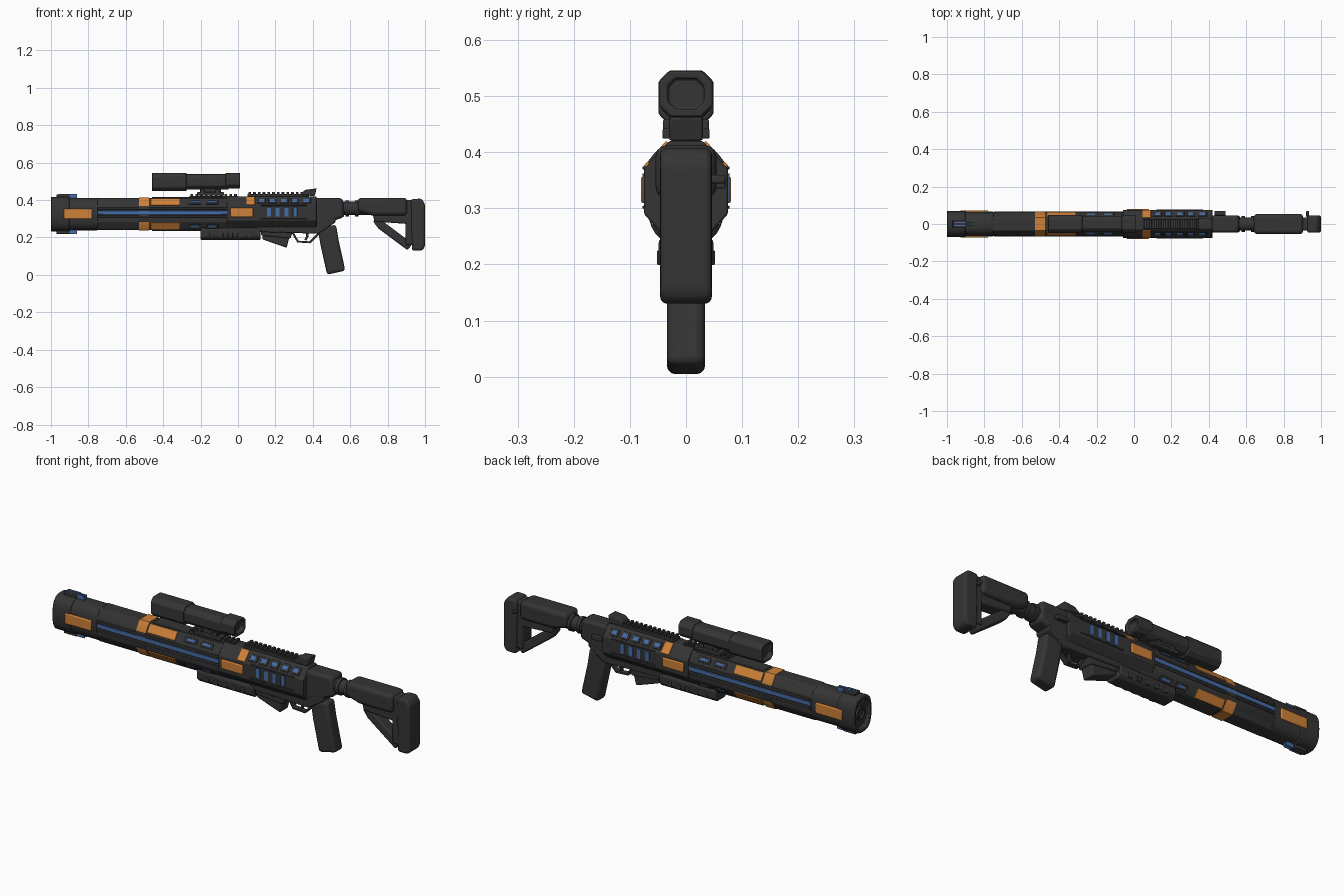
import bpy, bmesh
from math import radians, atan2, cos, sin, pi, copysign
from mathutils import Vector

cube = bpy.data.objects.get("Cube")
if cube:
    bpy.data.objects.remove(cube, do_unlink=True)


def material(name, red, green, blue):
    mat = bpy.data.materials.new(name)
    mat.use_nodes = True
    mat.diffuse_color = (red, green, blue, 1)
    shader = mat.node_tree.nodes["Principled BSDF"]
    shader.inputs["Base Color"].default_value = mat.diffuse_color
    return mat


DARK = material("charcoal", .035, .035, .036)
ORANGE = material("orange", .62, .22, .04)
BLUE = material("blue", .06, .15, .38)
SIDES = (-1, 1)
AXIS = .325                            # height of the bore
BARREL = (.063, .085, .028, .042)      # half width, half height, corner cut
RECEIVER = (.075, .09, .045, .05)
RECEIVER_AXIS = .33


def finish(name, bm, mat, bevel, segments=2):
    bmesh.ops.recalc_face_normals(bm, faces=bm.faces)
    mesh = bpy.data.meshes.new(name)
    bm.to_mesh(mesh)
    bm.free()
    mesh.materials.append(mat)
    part = bpy.data.objects.new(name, mesh)
    bpy.context.collection.objects.link(part)
    bpy.ops.object.select_all(action='DESELECT')
    part.select_set(True)
    bpy.context.view_layer.objects.active = part
    bpy.ops.object.shade_smooth_by_angle(angle=radians(35))
    if bevel:
        modifier = part.modifiers.new("bevel", 'BEVEL')
        modifier.width = bevel
        modifier.segments = segments
        modifier.limit_method = 'ANGLE'
    return part


def skin(loops, bm):
    """Bridge successive vertex loops and cap both ends."""
    for near, far in zip(loops, loops[1:]):
        for i in range(len(near)):
            bm.faces.new((near[i - 1], near[i], far[i], far[i - 1]))
    bm.faces.new(loops[0])
    bm.faces.new(loops[-1])


def bar(name, start, stop, height, outline, bevel=0.0, mouth=None):
    """Run an outline along the length; a mouth sinks a hole into the stop end."""
    rings = [(start, 1), (stop, 1)]
    if mouth:
        rings += [(stop, mouth), (stop - copysign(.02, stop - start), mouth)]
    bm = bmesh.new()
    skin([[bm.verts.new((x, y * scale, height + z * scale)) for y, z in outline]
          for x, scale in rings], bm)
    return finish(name, bm, DARK, bevel)


def prism(name, profile, half, bevel=.004, segments=2):
    """Give a side profile its width."""
    bm = bmesh.new()
    skin([[bm.verts.new((x, side * half, z)) for x, z in profile] for side in SIDES], bm)
    return finish(name, bm, DARK, bevel, segments)


def strip(name, path, width, half, bevel, segments=2):
    """Thicken a side-on path into a flat bar."""
    points = [Vector(p) for p in path]
    left, right = [], []
    for i, point in enumerate(points):
        along = points[min(i + 1, len(points) - 1)] - points[max(i - 1, 0)]
        offset = along.orthogonal().normalized() * width / 2
        left.append(point + offset)
        right.append(point - offset)
    return prism(name, left + right[::-1], half, bevel, segments)


def box(name, x, z, length, height, half, mat=DARK, bevel=.003, y=0.0, tilt=0.0):
    bm = bmesh.new()
    bmesh.ops.create_cube(bm, size=1)
    bmesh.ops.scale(bm, vec=(length, half * 2, height), verts=bm.verts)
    part = finish(name, bm, mat, bevel)
    part.location = (x, y, z)
    part.rotation_euler.x = tilt
    return part


def slope_plate(name, section, axis, side, up, x, length, half, mat, thick=.008):
    """Lay a thin plate on one of the four sloping corners of a section."""
    wide, tall, cut_y, cut_z = section
    box(name, x, axis + up * (tall - cut_z / 2), length, thick, half, mat, .002,
        side * (wide - cut_y / 2), -side * up * atan2(cut_z, cut_y))


def octagon(wide, tall, cut_y, cut_z):
    corner = [(wide, tall - cut_z), (wide - cut_y, tall)]
    upper = corner + [(-y, z) for y, z in reversed(corner)]
    return upper + [(-y, -z) for y, z in upper]


def oval(wide, tall, power=.75, count=32):
    def soften(value):
        return copysign(abs(value) ** power, value)
    turns = [2 * pi * i / count for i in range(count)]
    return [(wide * soften(cos(t)), tall * soften(sin(t))) for t in turns]


def tube(radius):
    return oval(radius, radius, power=1)


# Barrel shroud and rounded muzzle with a recessed bore
bar("barrel_shroud", -.76, 0, AXIS, octagon(*BARREL), bevel=.005)
bar("muzzle_sleeve", -.92, -.75, AXIS, oval(.066, .087), bevel=.004)
bar("muzzle_collar", -.9, -1, AXIS, oval(.07, .092), bevel=.004, mouth=.8)
bar("bore_ring", -.96, -.99, AXIS, tube(.034), mouth=.7)
for up in SIDES:
    box("muzzle_lug", -.935, AXIS + up * .092, .07, .028, .02)
    for side in SIDES:
        box("muzzle_lug_light", -.91, AXIS + up * .096, .1, .023, .003, BLUE, .001, side * .008)

# Orange band: every face except the upright sides
band_section = [size + .003 for size in BARREL]
band = bar("barrel_band", -.53, -.475, AXIS, octagon(*band_section))
band.data.materials.append(ORANGE)
for face in band.data.polygons:
    face.material_index = int(abs(face.normal.y) < .9)

# Barrel spines
box("barrel_top_spine", -.27, .408, .38, .016, .032)
box("barrel_bottom_spine", -.33, .242, .26, .016, .032)

# Panels, lights and vents on both sides
for side in SIDES:
    box("muzzle_panel", -.855, AXIS, .15, .055, .006, ORANGE, .005, side * .067)
    box("receiver_panel", .02, .333, .12, .048, .006, ORANGE, .005, side * .0745)
    box("side_light", -.4, .333, .7, .02, .004, BLUE, .002, side * .0625)
    for edge in SIDES:
        box("side_light_rail", -.4, .333 + edge * .02, .7, .012, .005, y=side * .063)
        box("receiver_trim", .245, .337 + edge * .035, .25, .006, .004, y=side * .074)
        slope_plate("barrel_panel", BARREL, AXIS, side, edge, -.39, .155, .022, ORANGE)
        for x in (-.23, -.14):
            slope_plate("barrel_vent_rim", BARREL, AXIS, side, edge, x, .07, .014, DARK, .006)
            slope_plate("barrel_vent", BARREL, AXIS, side, edge, x, .045, .007, BLUE, .009)
    slope_plate("receiver_top_panel", RECEIVER, RECEIVER_AXIS, side, 1, .068, .045, .03, ORANGE)
    for i in range(5):
        x = .125 + i * .06
        slope_plate("receiver_vent_rim", RECEIVER, RECEIVER_AXIS, side, 1, x, .048, .019, DARK)
        slope_plate("receiver_vent", RECEIVER, RECEIVER_AXIS, side, 1, x, .03, .011, BLUE, .0095)
        box("handguard_rib", i * .05 - .14, .212, .025, .026, .004, y=side * .048)
    for i in range(4):
        box("receiver_slot", .165 + i * .047, .337, .022, .05, .002, BLUE, .001, side * .0755)

# Receiver and lower frame
bar("receiver", -.06, .42, RECEIVER_AXIS, octagon(*RECEIVER), bevel=.004)
prism("lower_frame", [(.1, .33), (.1, .23), (.43, .22), (.52, .28), (.52, .33)], .045)
prism("rear_receiver", [(.4, .41), (.56, .41), (.57, .31), (.4, .25)], .046, bevel=.015)
box("rear_latch", .46, .345, .06, .02, .012, y=.058)

# Toothed rails and rear sight
def toothed_rail(name, start, stop, base, count):
    pitch = (stop - start) / count
    box(name, (start + stop) / 2, base, stop - start, .014, .026)
    for i in range(count):
        box(name + "_tooth", start + (i + .5) * pitch, base + .011, pitch * .55, .014, .026, bevel=.002)


toothed_rail("receiver_rail", .05, .38, .425, 13)
toothed_rail("front_rail", -.26, 0, .415, 10)
prism("rear_sight", [(.33, .43), (.36, .455), (.42, .462), (.41, .42)], .03)

# Scope, open at both ends, on a bolted clamp
cut = (.02, .02)
bar("scope_hood", -.275, -.46, .497, octagon(.049, .049, *cut), bevel=.004, mouth=.75)
bar("scope_tube", -.29, -.05, .497, octagon(.044, .041, *cut), bevel=.003)
bar("scope_eyepiece", -.067, .012, .504, octagon(.048, .041, *cut), bevel=.004, mouth=.66)
box("scope_mount_neck", -.145, .45, .11, .03, .03)
box("scope_mount_clamp", -.147, .433, .145, .018, .042)
for side in SIDES:
    for x in (-.19, -.11):
        box("scope_mount_bolt", x, .445, .024, .026, .006, y=side * .035)

# Handguard and magazine
bar("handguard", -.2, .12, .223, octagon(.049, .037, .018, .018), bevel=.006)
prism("magazine", [(.13, .24), (.13, .19), (.26, .145), (.285, .24)], .034, bevel=.007)
prism("magazine_well", [(.12, .25), (.125, .21), (.28, .195), (.3, .25)], .04)

# Trigger, guard and pistol grip
strip("trigger_guard", [(.29, .23), (.32, .178), (.385, .174), (.43, .22)], .011, .014, .002)
strip("trigger", [(.37, .23), (.37, .205), (.36, .185)], .012, .007, .001)
strip("pistol_grip", [(.475, .26), (.49, .17), (.525, .012)], .1, .034, .015, segments=3)

# Buffer tube and shoulder stock
bar("buffer_tube", .55, .9, .355, tube(.036))
for x in (.575, .625):
    bar("buffer_ring", x, x + .018, .355, tube(.042))
prism("stock_cheek", [(.64, .412), (.905, .412), (.905, .318), (.715, .318), (.64, .34)], .054, .02, segments=4)
prism("stock_spine", [(.7, .4), (.94, .4), (.94, .27), (.73, .285)], .034, bevel=.008)
strip("stock_strut", [(.74, .3), (.765, .265), (.92, .15)], .045, .03, .008)
box("stock_heel", .922, .28, .055, .24, .036, bevel=.008)
prism("butt_pad", [(.925, .405), (.98, .408), (1, .38), (1, .15), (.985, .13), (.93, .13)], .046, .02, segments=4)
box("sling_loop", .928, .352, .015, .015, .016, y=.054)
